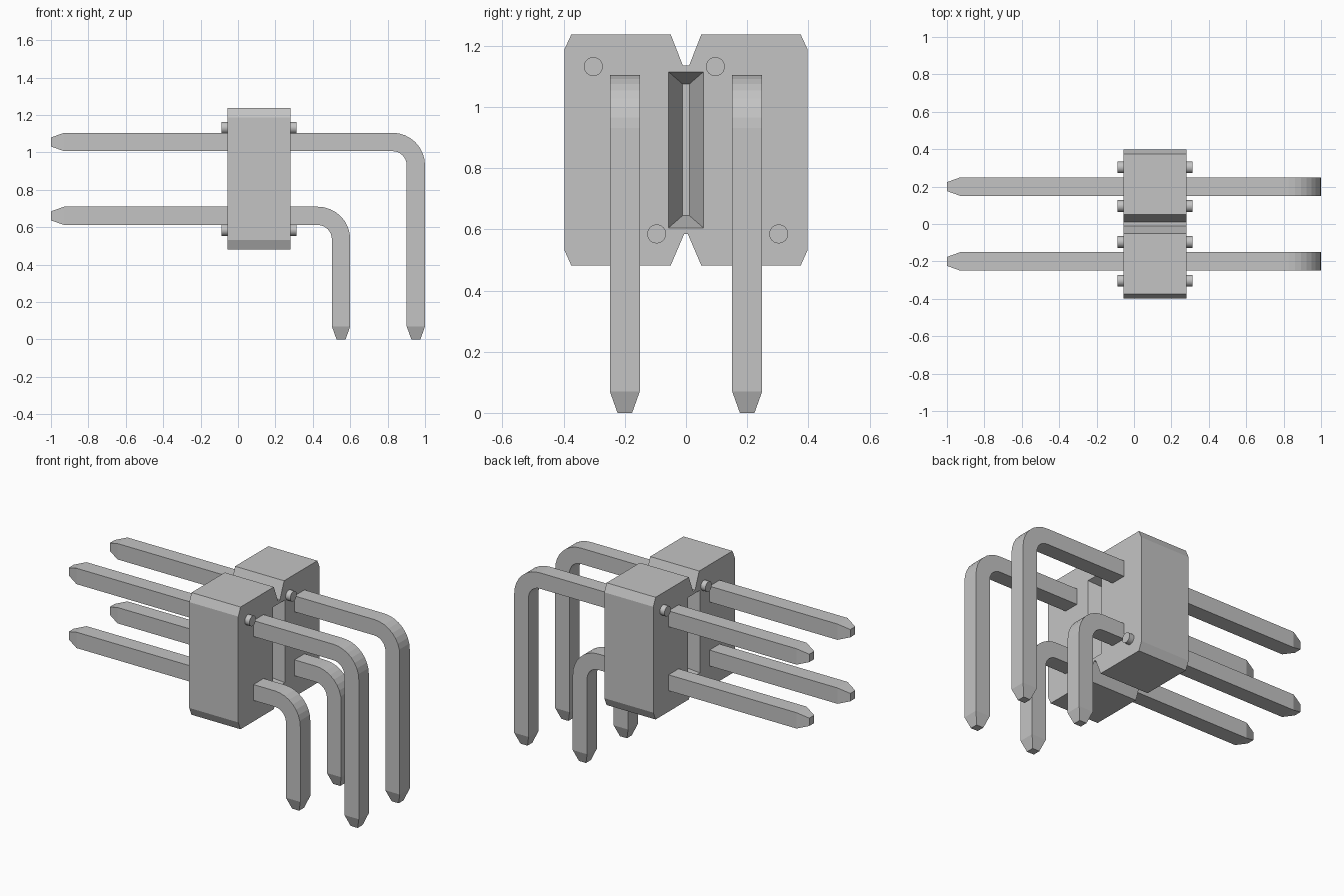
import bpy, bmesh, math
from mathutils import Vector

cube = bpy.data.objects.get("Cube")
if cube:
    bpy.data.objects.remove(cube, do_unlink=True)

# Single grey material
grey = bpy.data.materials.new("plain grey")
grey.use_nodes = True
GREY = (0.55, 0.55, 0.55, 1)
grey.diffuse_color = GREY
grey.node_tree.nodes["Principled BSDF"].inputs["Base Color"].default_value = GREY


def loft(name, rings):
    """Join matching rings of points into a closed, flat-shaded solid."""
    bm = bmesh.new()
    loops = [[bm.verts.new(p) for p in ring] for ring in rings]
    for a, b in zip(loops, loops[1:]):
        for i in range(len(a)):
            j = (i + 1) % len(a)
            bm.faces.new((a[i], a[j], b[j], b[i]))
    bm.faces.new(loops[0][::-1])
    bm.faces.new(loops[-1])
    bmesh.ops.recalc_face_normals(bm, faces=bm.faces)
    mesh = bpy.data.meshes.new(name)
    bm.to_mesh(mesh)
    bm.free()
    mesh.materials.append(grey)
    obj = bpy.data.objects.new(name, mesh)
    bpy.context.collection.objects.link(obj)
    return obj


# Housing: chamfered profile with a V notch at top and bottom centre
X0, X1 = -0.055, 0.28
half = [(0.01, 1.135), (0.05, 1.237), (0.375, 1.237), (0.398, 1.187),
        (0.398, 0.533), (0.375, 0.482), (0.05, 0.482), (0.006, 0.585)]
profile = half + [(-y, z) for y, z in reversed(half)]
housing = loft("housing", [[(x, y, z) for y, z in profile] for x in (X0, X1)])


# Tapered central pocket on each end face
def rect(x, hy, z0, z1):
    return [(x, -hy, z0), (x, hy, z0), (x, hy, z1), (x, -hy, z1)]


DEPTH = 0.13
for face_x, out in ((X0, -1), (X1, 1)):
    cutter = loft("pocket_cutter", [
        rect(face_x + out * 0.05, 0.057, 0.605, 1.115),
        rect(face_x, 0.057, 0.605, 1.115),
        rect(face_x - out * DEPTH, 0.011, 0.645, 1.075)])
    cutter.hide_render = True
    mod = housing.modifiers.new("pocket", 'BOOLEAN')
    mod.operation = 'DIFFERENCE'
    mod.solver = 'EXACT'
    mod.object = cutter
    bpy.context.view_layer.objects.active = housing
    bpy.ops.object.modifier_apply(modifier=mod.name)
    bpy.data.objects.remove(cutter, do_unlink=True)


# Bent square pins with tapered ends
def pin(name, y, z, x):
    H, T, R, STEPS = 0.049, 0.024, 0.125, 8
    # Stations along the centre line: x, z, turn angle, half width
    path = [(-1, z, 0, T), (-0.93, z, 0, H)]
    for i in range(STEPS + 1):
        a = math.pi / 2 * i / STEPS
        path.append((x - R + R * math.sin(a), z - R + R * math.cos(a), a, H))
    path += [(x, 0.07, math.pi / 2, H), (x, 0, math.pi / 2, T)]
    rings = []
    for px, pz, a, h in path:
        c = Vector((px, y, pz))
        up = Vector((math.sin(a), 0, math.cos(a))) * h
        side = Vector((0, h, 0))
        rings.append([c + up + side, c + up - side, c - up - side, c - up + side])
    loft(name, rings)


for side, y in (("front", -0.2), ("back", 0.2)):
    pin(side + "_upper_pin", y, 1.056, 0.951)
    pin(side + "_lower_pin", y, 0.661, 0.551)

# Round stand-off pegs on both end faces, mirrored in y between the faces
for label, face_x, out in (("right", X0, -1), ("left", X1, 1)):
    for n, (y, z) in enumerate([(-0.303, 1.132), (0.096, 1.132),
                                (-0.096, 0.585), (0.303, 0.585)], 1):
        ring = [(y * out + 0.031 * math.cos(math.tau * i / 24),
                 z + 0.031 * math.sin(math.tau * i / 24)) for i in range(24)]
        peg = loft(f"{label}_peg_{n}",
                   [[(px, py, pz) for py, pz in ring]
                    for px in (face_x - out * 0.01, face_x + out * 0.032)])
        for p in peg.data.polygons:
            p.use_smooth = len(p.vertices) == 4
        bpy.ops.object.select_all(action='DESELECT')
        peg.select_set(True)
        bpy.context.view_layer.objects.active = peg
        bpy.ops.object.shade_smooth_by_angle(angle=math.radians(30))
